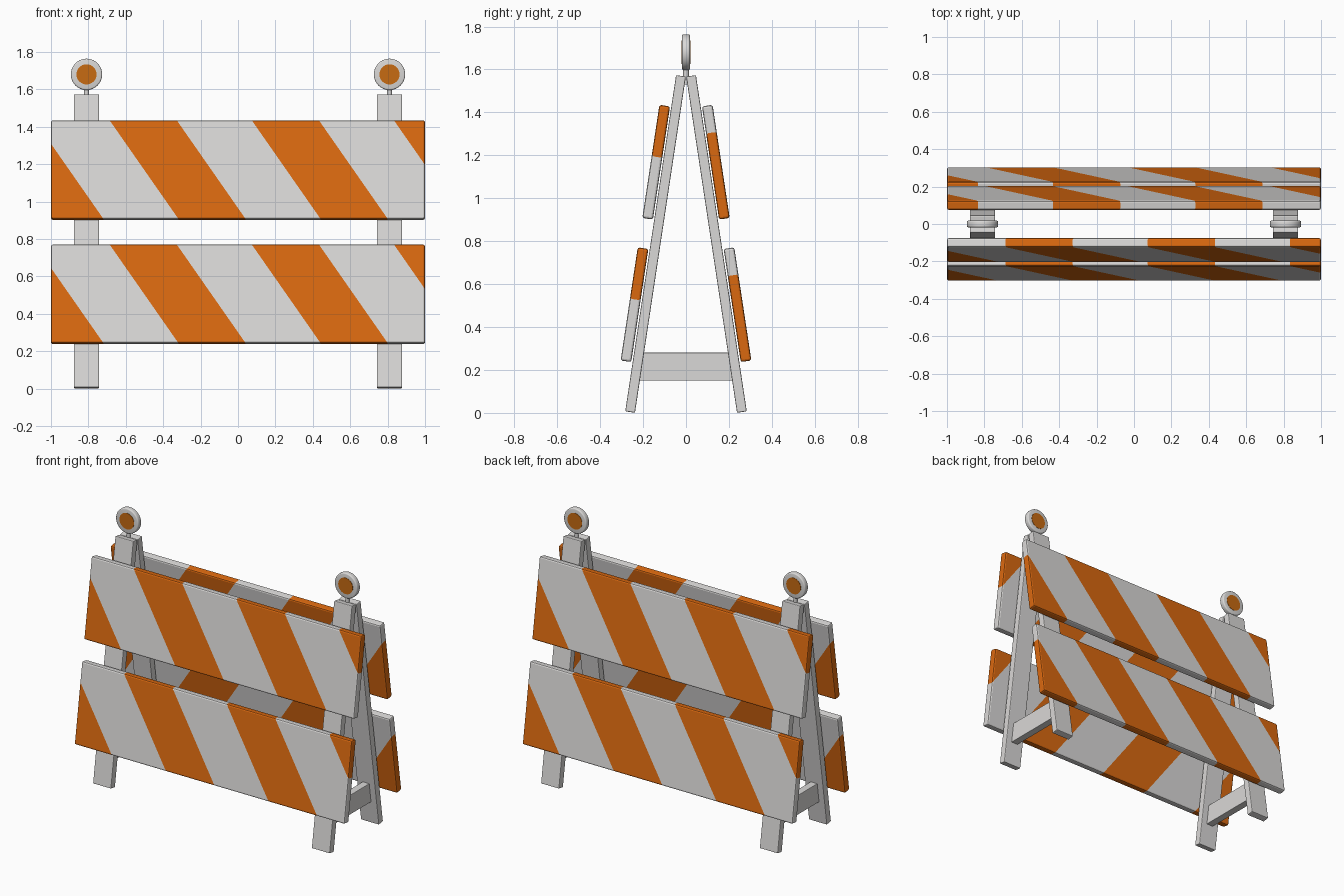
import bpy, bmesh, math
from mathutils import Matrix, Vector

if "Cube" in bpy.data.objects:
    bpy.data.objects.remove(bpy.data.objects["Cube"])


def material(name, rgb):
    m = bpy.data.materials.new(name)
    m.diffuse_color = (*rgb, 1)
    m.use_nodes = True
    m.node_tree.nodes["Principled BSDF"].inputs["Base Color"].default_value = m.diffuse_color
    return m


WHITE = material("off_white", (0.70, 0.69, 0.68))
ORANGE = material("safety_orange", (0.70, 0.14, 0.005))
AMBER = material("amber_lens", (0.57, 0.145, 0.006))

TILT = Matrix.Rotation(math.radians(-8.6), 4, 'X')
SIDES = {"front": Matrix.Identity(4), "back": Matrix.Rotation(math.pi, 4, 'Z')}


def finish(name, bm, mats, matrix, smooth=False):
    me = bpy.data.meshes.new(name)
    bm.to_mesh(me)
    bm.free()
    for m in mats:
        me.materials.append(m)
    me.transform(matrix)
    ob = bpy.data.objects.new(name, me)
    bpy.context.collection.objects.link(ob)
    if smooth:
        bpy.ops.object.select_all(action='DESELECT')
        ob.select_set(True)
        bpy.context.view_layer.objects.active = ob
        bpy.ops.object.shade_smooth_by_angle(angle=math.radians(35))
    return ob


def box(size, bevel):
    bm = bmesh.new()
    bmesh.ops.create_cube(bm, size=1)
    bmesh.ops.scale(bm, vec=size, verts=bm.verts)
    bmesh.ops.bevel(bm, geom=bm.edges[:], offset=bevel, segments=2,
                    profile=0.5, affect='EDGES')
    return bm


def cylinder(radius, depth, bevel=0, sides=32):
    bm = bmesh.new()
    bmesh.ops.create_cone(bm, cap_ends=True, segments=sides, radius1=radius,
                          radius2=radius, depth=depth)
    if bevel:
        rim = [e for e in bm.edges if abs(e.verts[0].co.z - e.verts[1].co.z) < 1e-5]
        bmesh.ops.bevel(bm, geom=rim, offset=bevel, segments=3, profile=0.5,
                        affect='EDGES')
    return bm


# Striped boards: slanted cuts, then alternate colours
PERIOD, WIDTH, START, SLANT, H = 0.76, 0.359, -0.687, 0.69, 0.533


def board(name, matrix):
    bm = box((2.0, 0.05, H), 0.01)
    for k in range(-1, 4):
        for u in (START + k * PERIOD, START + k * PERIOD + WIDTH):
            bmesh.ops.bisect_plane(bm, geom=bm.verts[:] + bm.edges[:] + bm.faces[:],
                                   plane_co=Vector((u, 0, H / 2)),
                                   plane_no=Vector((1, 0, SLANT)).normalized())
    for f in bm.faces:
        c = f.calc_center_median()
        u = c.x - SLANT * (H / 2 - c.z)
        f.material_index = 1 if (u - START) % PERIOD < WIDTH else 0
    finish(name, bm, [WHITE, ORANGE], matrix)


for side, spin in SIDES.items():
    board(side + "_upper_board",
          spin @ Matrix.Translation((0, -0.139, 1.168)) @ TILT)
    board(side + "_lower_board",
          spin @ Matrix.Translation((0, -0.24, 0.504)) @ TILT)
    # Leaning legs
    for end, x in (("left", -0.81), ("right", 0.81)):
        finish(f"{side}_leg_{end}", box((0.134, 0.046, 1.584), 0.005), [WHITE],
               spin @ Matrix.Translation((x, -0.142, 0.787)) @ TILT)

UPRIGHT = Matrix.Rotation(math.pi / 2, 4, 'X')
for end, x in (("left", -0.81), ("right", 0.81)):
    # Spreader between the legs
    finish("spreader_" + end, box((0.05, 0.47, 0.13), 0.003), [WHITE],
           Matrix.Translation((x, 0, 0.216)))
    # Warning lamp: stem, round housing, lens showing on both faces
    finish("lamp_stem_" + end, cylinder(0.013, 0.09, sides=16), [WHITE],
           Matrix.Translation((x, 0, 1.575)), True)
    finish("lamp_housing_" + end, cylinder(0.084, 0.036, 0.008), [WHITE],
           Matrix.Translation((x, 0, 1.68)) @ UPRIGHT, True)
    finish("lamp_lens_" + end, cylinder(0.054, 0.04), [AMBER],
           Matrix.Translation((x, 0, 1.68)) @ UPRIGHT, True)
